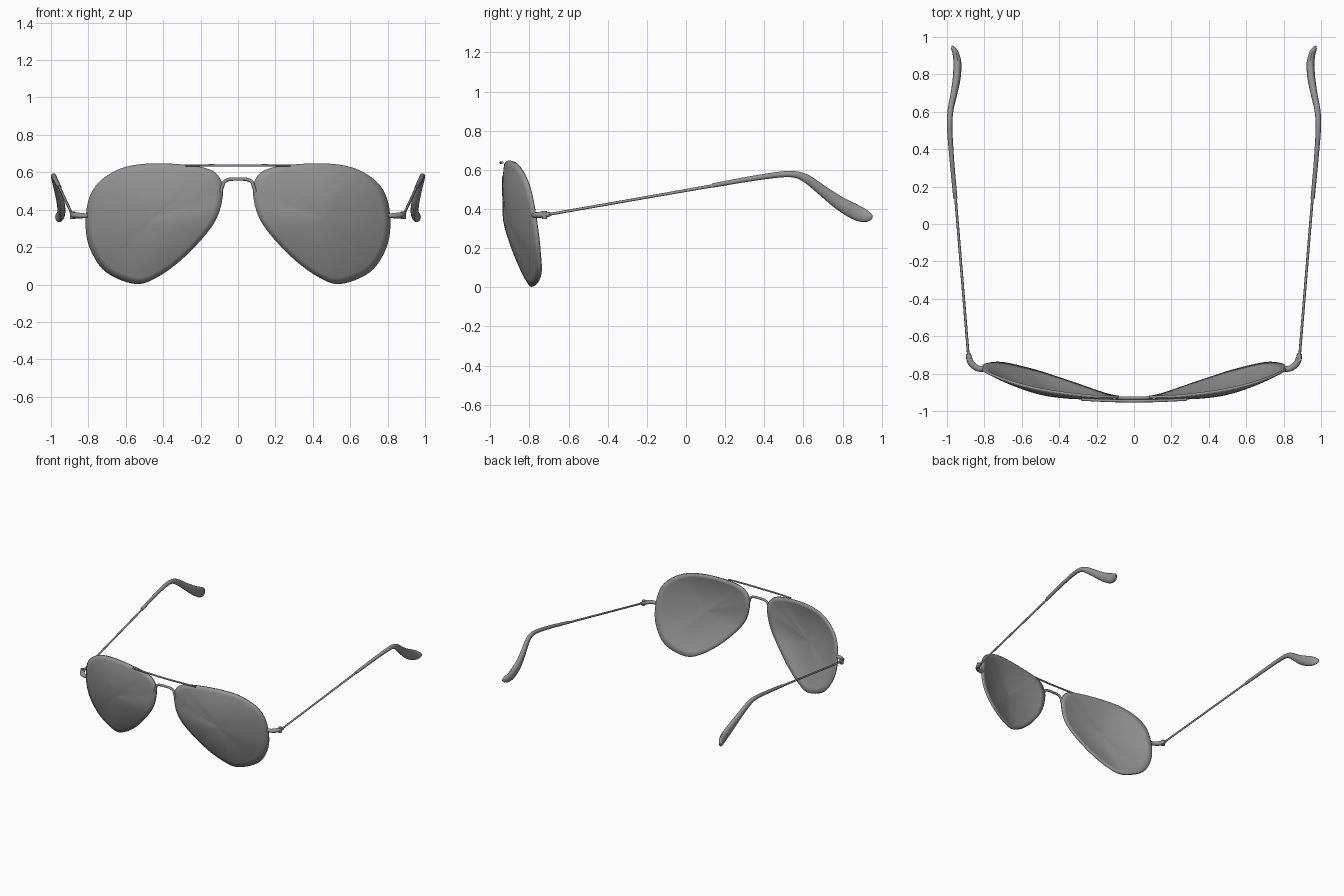
import bpy, bmesh, math
from mathutils import Vector

if "Cube" in bpy.data.objects:
    bpy.data.objects.remove(bpy.data.objects["Cube"])

grey = bpy.data.materials.new("satin_grey")
grey.diffuse_color = (0.3, 0.3, 0.3, 1)
grey.use_nodes = True
grey.node_tree.nodes["Principled BSDF"].inputs["Base Color"].default_value = grey.diffuse_color


def catmull(pts, steps, closed=False):
    """Smooth interpolation through tuples of any length."""
    n, out = len(pts), []
    for i in range(n if closed else n - 1):
        if closed:
            ids = [(i + k) % n for k in (-1, 0, 1, 2)]
        else:
            ids = [min(max(i + k, 0), n - 1) for k in (-1, 0, 1, 2)]
        p = [pts[k] for k in ids]
        for s in range(steps):
            t = s / steps
            out.append(tuple(0.5 * (2 * b + (c - a) * t + (2 * a - 5 * b + 4 * c - d) * t * t
                                    + (3 * b - a - 3 * c + d) * t ** 3)
                             for a, b, c, d in zip(*p)))
    if not closed:
        out.append(tuple(pts[-1]))
    return out


def finish(name, bm, mirror, thickness=0):
    me = bpy.data.meshes.new(name)
    bm.to_mesh(me)
    bm.free()
    ob = bpy.data.objects.new(name, me)
    bpy.context.collection.objects.link(ob)
    me.materials.append(grey)
    if thickness:
        m = ob.modifiers.new("thickness", 'SOLIDIFY')
        m.thickness, m.offset = thickness, -1
    if mirror:
        m = ob.modifiers.new("mirror", 'MIRROR')
        m.use_mirror_merge = False
    bpy.ops.object.select_all(action='DESELECT')
    ob.select_set(True)
    bpy.context.view_layer.objects.active = ob
    bpy.ops.object.shade_smooth_by_angle(angle=math.radians(40))
    return ob


def sweep(name, pts, steps=6, sides=12, mirror=True, ref=(1, 0, 0)):
    """Elliptical tube through (x, y, z, radius along ref, radius across)."""
    path = catmull(pts, steps)
    bm, rings = bmesh.new(), []
    for i, p in enumerate(path):
        a, b = path[max(i - 1, 0)], path[min(i + 1, len(path) - 1)]
        t = (Vector(b[:3]) - Vector(a[:3])).normalized()
        side = Vector(ref)
        side = (side - t * side.dot(t)).normalized()
        up = t.cross(side)
        rings.append([bm.verts.new(Vector(p[:3]) + side * p[3] * math.cos(u) + up * p[4] * math.sin(u))
                      for u in (2 * math.pi * k / sides for k in range(sides))])
    for r, q in zip(rings, rings[1:]):
        for k in range(sides):
            j = (k + 1) % sides
            bm.faces.new((r[k], r[j], q[j], q[k]))
    bm.faces.new(rings[0])
    bm.faces.new(rings[-1])
    bmesh.ops.recalc_face_normals(bm, faces=bm.faces)
    return finish(name, bm, mirror)


# Teardrop lenses: rim curve in space, domed forward in the middle
rim = [(.08, -.93, .49), (.092, -.932, .56), (.14, -.93, .61), (.25, -.925, .637),
       (.45, -.90, .648), (.61, -.865, .626), (.73, -.825, .56), (.795, -.795, .465),
       (.815, -.77, .32), (.79, -.755, .187), (.705, -.75, .065), (.55, -.785, .003),
       (.435, -.82, .037), (.30, -.865, .134), (.17, -.91, .27), (.105, -.928, .375)]
outline = catmull(rim, 5, closed=True)
cx, cy, cz, bulge, levels = .46, -.85, .35, .062, 10
bm = bmesh.new()
centre = bm.verts.new((cx, cy - bulge, cz))
prev = None
for lv in range(1, levels + 1):
    r = lv / levels
    ring = [bm.verts.new((cx + (x - cx) * r, cy + (y - cy) * r - bulge * (1 - r * r),
                          cz + (z - cz) * r)) for x, y, z in outline]
    for k in range(len(ring)):
        j = (k + 1) % len(ring)
        if prev:
            bm.faces.new((prev[k], prev[j], ring[j], ring[k]))
        else:
            bm.faces.new((centre, ring[j], ring[k]))
    prev = ring
bmesh.ops.recalc_face_normals(bm, faces=bm.faces)
bm.normal_update()
if sum(f.normal.y for f in bm.faces) > 0:
    bmesh.ops.reverse_faces(bm, faces=bm.faces)
finish("lenses", bm, True, thickness=.014)

# Straight brow bar above the nose
sweep("brow_bar", [(-.28, -.938, .637, .005, .007), (-.14, -.944, .637, .006, .008),
                   (0, -.946, .636, .006, .008), (.14, -.944, .637, .006, .008),
                   (.28, -.938, .637, .005, .007)], mirror=False, ref=(0, 0, 1))

# Arched nose bridge
half = [(.092, .495), (.083, .525), (.073, .55), (.045, .562)]
arch = [(-x, z) for x, z in half] + [(0, .564)] + [(x, z) for x, z in reversed(half)]
sweep("nose_bridge", [(x, -.93, z, .009, .009) for x, z in arch], mirror=False, ref=(0, 1, 0))

# Hinge brackets and their vertical knuckles
sweep("hinge_brackets", [(.805, -.775, .368, .012, .015), (.835, -.772, .368, .014, .016),
                         (.866, -.75, .37, .016, .017), (.881, -.72, .371, .016, .016),
                         (.885, -.695, .373, .011, .013)], ref=(0, 0, 1))
sweep("hinge_knuckles", [(.884, -.722, .35, .013, .013), (.884, -.722, .39, .013, .013)], steps=1)

# Thin wire temples
sweep("temple_wires", [(.885, -.71, .371, .007, .007), (.92, -.28, .446, .007, .007),
                       (.956, .16, .523, .007, .008)], steps=3)

# Ear sleeves, curving down and flattening to a paddle
sweep("ear_sleeves", [(.955, .135, .52, .011, .011), (.972, .32, .553, .012, .013),
                      (.984, .48, .576, .014, .015), (.985, .56, .576, .015, .017),
                      (.979, .62, .552, .016, .022), (.962, .70, .492, .018, .027),
                      (.948, .78, .433, .021, .034), (.944, .86, .387, .021, .039),
                      (.953, .91, .366, .017, .034), (.966, .938, .361, .012, .022),
                      (.972, .952, .360, .004, .008)], steps=4, sides=16)
